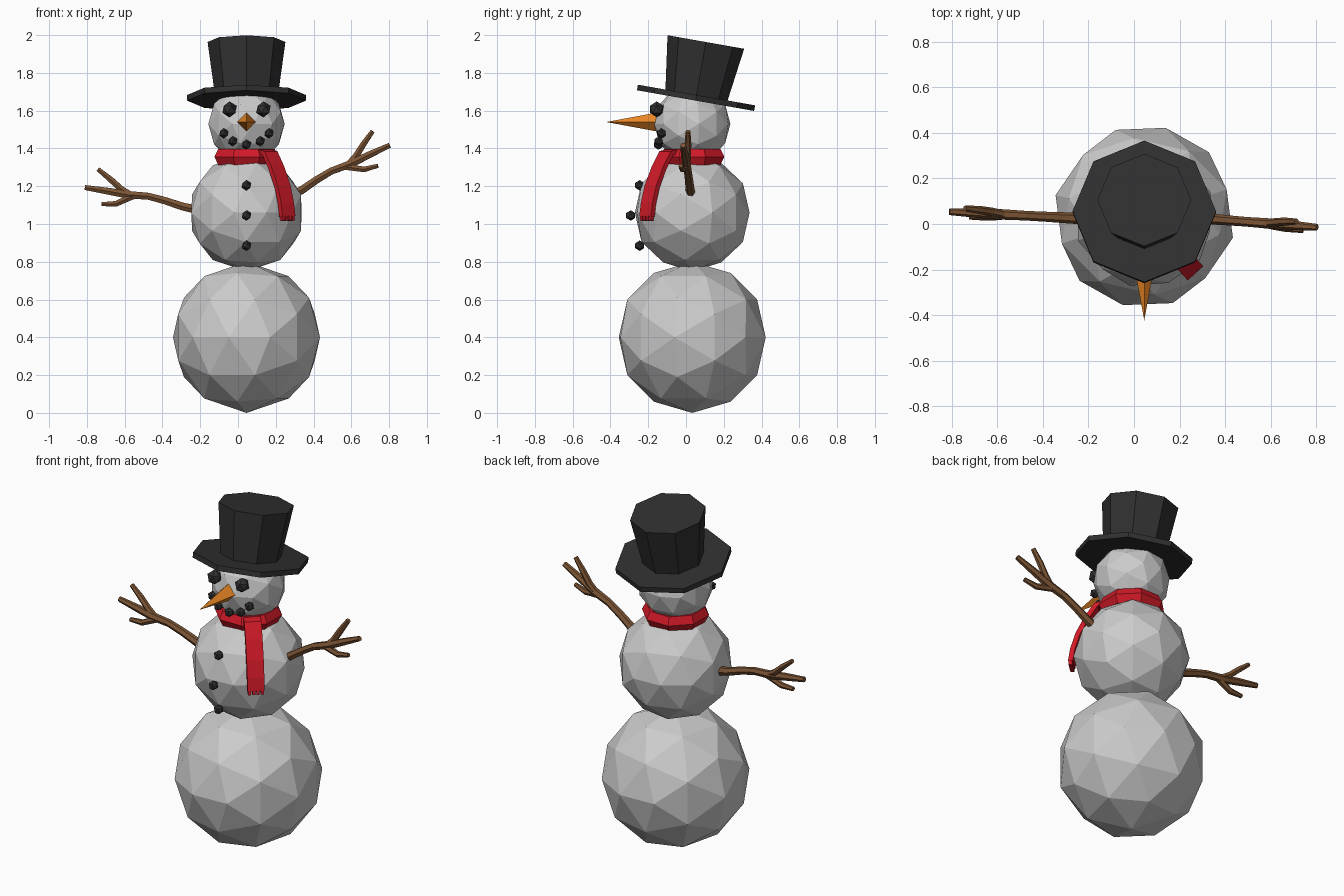
import bpy, bmesh, math
from mathutils import Vector, Matrix

if "Cube" in bpy.data.objects:
    bpy.data.objects.remove(bpy.data.objects["Cube"])

CX, CY = 0.045, 0.033  # body axis


def material(name, rgb):
    m = bpy.data.materials.new(name)
    m.diffuse_color = (*rgb, 1)
    m.use_nodes = True
    m.node_tree.nodes["Principled BSDF"].inputs["Base Color"].default_value = m.diffuse_color
    return m


BLACK = material("coal_black", (0.03, 0.03, 0.03))
RED = material("scarf_red", (0.62, 0.01, 0.02))
ORANGE = material("carrot_orange", (0.85, 0.25, 0.02))
BROWN = material("bark_brown", (0.20, 0.09, 0.035))


def finish(bm, name, mat=None, matrix=None):
    bmesh.ops.recalc_face_normals(bm, faces=bm.faces[:])
    me = bpy.data.meshes.new(name)
    bm.to_mesh(me)
    bm.free()
    ob = bpy.data.objects.new(name, me)
    bpy.context.collection.objects.link(ob)
    if mat:
        me.materials.append(mat)
    if matrix:
        ob.matrix_world = matrix
    return ob


def snowball(name, r, z, turn):
    """Subdivided icosahedron standing on an edge midpoint."""
    g = (1 + 5 ** 0.5) / 2
    base = []
    for a in (-1, 1):
        for b in (-g, g):
            base += [Vector((a, b, 0)), Vector((0, a, b)), Vector((b, 0, a))]
    pts = list(base)
    for i, p in enumerate(base):
        pts += [p + q for q in base[i + 1:] if (p - q).length < 2.1]
    bm = bmesh.new()
    for p in pts:
        bm.verts.new(p.normalized() * r)
    bmesh.ops.convex_hull(bm, input=bm.verts[:])
    return finish(bm, name, None, Matrix.Translation((CX, CY, z))
                  @ Matrix.Rotation(math.radians(turn), 4, 'Z'))


def coal(name, x, y, z, r):
    bm = bmesh.new()
    bmesh.ops.create_icosphere(bm, subdivisions=1, radius=r)
    finish(bm, name, BLACK, Matrix.Translation((x, y, z)))


def cone(name, sides, r1, r2, depth, mat, matrix):
    bm = bmesh.new()
    bmesh.ops.create_cone(bm, cap_ends=True, segments=sides,
                          radius1=r1, radius2=r2, depth=depth)
    return finish(bm, name, mat, matrix)


def loft(bm, rings, closed=False):
    """Skin a list of vertex-position rings."""
    vs = [[bm.verts.new(p) for p in ring] for ring in rings]
    n, k = len(vs), len(vs[0])
    for i in range(n if closed else n - 1):
        a, b = vs[i], vs[(i + 1) % n]
        for j in range(k):
            bm.faces.new((a[j], a[(j + 1) % k], b[(j + 1) % k], b[j]))
    if not closed:
        bm.faces.new(vs[0])
        bm.faces.new(vs[-1])


# Body
snowball("base_snowball", 0.40, 0.40, -13.5)
snowball("middle_snowball", 0.31, 1.06, 20)
snowball("head_snowball", 0.205, 1.53, 10)

# Coal eyes, mouth and buttons
for s in (-1, 1):
    coal("eye", CX + s * 0.09, -0.155, 1.607, 0.042)
    coal("mouth_outer", CX + s * 0.12, -0.13, 1.48, 0.027)
    coal("mouth_inner", CX + s * 0.073, -0.143, 1.438, 0.027)
coal("mouth_middle", CX, -0.146, 1.42, 0.027)
for y, z in ((-0.245, 1.205), (-0.293, 1.045), (-0.245, 0.885)):
    coal("button", CX, y, z, 0.028)

# Carrot nose
cone("nose", 4, 0.053, 0, 0.285, ORANGE,
     Matrix.Translation((CX, -0.28, 1.54)) @ Matrix.Rotation(math.pi / 2, 4, 'X'))

# Tilted top hat
hat = Matrix.Translation((CX, 0.053, 1.668)) @ Matrix.Rotation(math.radians(-10), 4, 'X')
cone("hat_brim", 8, 0.315, 0.315, 0.03, BLACK, hat)
cone("hat_crown", 8, 0.165, 0.206, 0.30, BLACK, hat @ Matrix.Translation((0, 0, 0.15)))

# Scarf ring
bm = bmesh.new()
rings = []
for i in range(8):
    a = math.radians(22.5 + 45 * i)
    ring = []
    for j in range(6):
        t = math.tau * j / 6
        rr = 0.138 + 0.046 * math.cos(t)
        ring.append((rr * math.cos(a), rr * math.sin(a), 0.05 * math.sin(t)))
    rings.append(ring)
loft(bm, rings, closed=True)
finish(bm, "scarf_ring", RED, Matrix.Translation((CX, CY, 1.355)))

# Scarf tail draped over the front right, with fringe
tail = Matrix.Translation((CX, CY, 0)) @ Matrix.Rotation(math.radians(-48), 4, 'Z')
path = [(0.13, 1.385), (0.185, 1.375), (0.235, 1.30), (0.285, 1.20),
        (0.312, 1.11), (0.323, 1.04)]


def strip(bm, pts, y0, y1, t):
    rings = []
    for i, p in enumerate(pts):
        d = Vector(pts[min(i + 1, len(pts) - 1)]) - Vector(pts[max(i - 1, 0)])
        n = Vector((-d.y, d.x)).normalized() * t
        rings.append([(p[0] + n.x, y0, p[1] + n.y), (p[0] + n.x, y1, p[1] + n.y),
                      (p[0] - n.x, y1, p[1] - n.y), (p[0] - n.x, y0, p[1] - n.y)])
    loft(bm, rings)


bm = bmesh.new()
strip(bm, path, -0.046, 0.046, 0.013)
for k in range(4):
    y = -0.0345 + 0.023 * k
    strip(bm, [(0.322, 1.045), (0.325, 1.018)], y - 0.008, y + 0.008, 0.010)
finish(bm, "scarf_tail", RED, tail)

# Branch arms: (outward, sideways, up, radius) points from the shoulder
BRANCHES = [
    [(-0.08, 0, -0.02, 0.026), (0.04, 0, 0.008, 0.024), (0.13, 0, 0.038, 0.022),
     (0.22, 0, 0.062, 0.021), (0.33, 0, 0.07, 0.023), (0.43, 0, 0.088, 0.021),
     (0.556, 0, 0.108, 0.015)],
    [(0.31, 0, 0.068, 0.018), (0.365, 0.008, 0.10, 0.019), (0.42, 0.014, 0.15, 0.018),
     (0.488, 0.018, 0.205, 0.013)],
    [(0.29, 0, 0.066, 0.018), (0.34, -0.008, 0.045, 0.018), (0.39, -0.014, 0.022, 0.017),
     (0.468, -0.018, 0.02, 0.012)],
]


def arm(name, side, x, z, lift, yaw):
    bm = bmesh.new()
    for pts in BRANCHES:
        rings = []
        for i, p in enumerate(pts):
            d = Vector(pts[min(i + 1, len(pts) - 1)][:3]) - Vector(pts[max(i - 1, 0)][:3])
            u = Vector((0, 1, 0))
            v = d.cross(u).normalized()
            rings.append([Vector(p[:3]) + p[3] * (u * math.cos(math.tau * j / 6)
                          + v * math.sin(math.tau * j / 6)) for j in range(6)])
        loft(bm, rings)
    m = (Matrix.Translation((x, 0.025, z)) @ Matrix.Diagonal((side, 1, 1, 1))
         @ Matrix.Rotation(math.radians(yaw), 4, 'Z')
         @ Matrix.Rotation(math.radians(-lift), 4, 'Y'))
    bmesh.ops.transform(bm, matrix=m, verts=bm.verts[:])
    finish(bm, name, BROWN)


arm("left_arm", -1, -0.255, 1.085, 0, 3)
arm("right_arm", 1, 0.30, 1.16, 16, -4.5)
